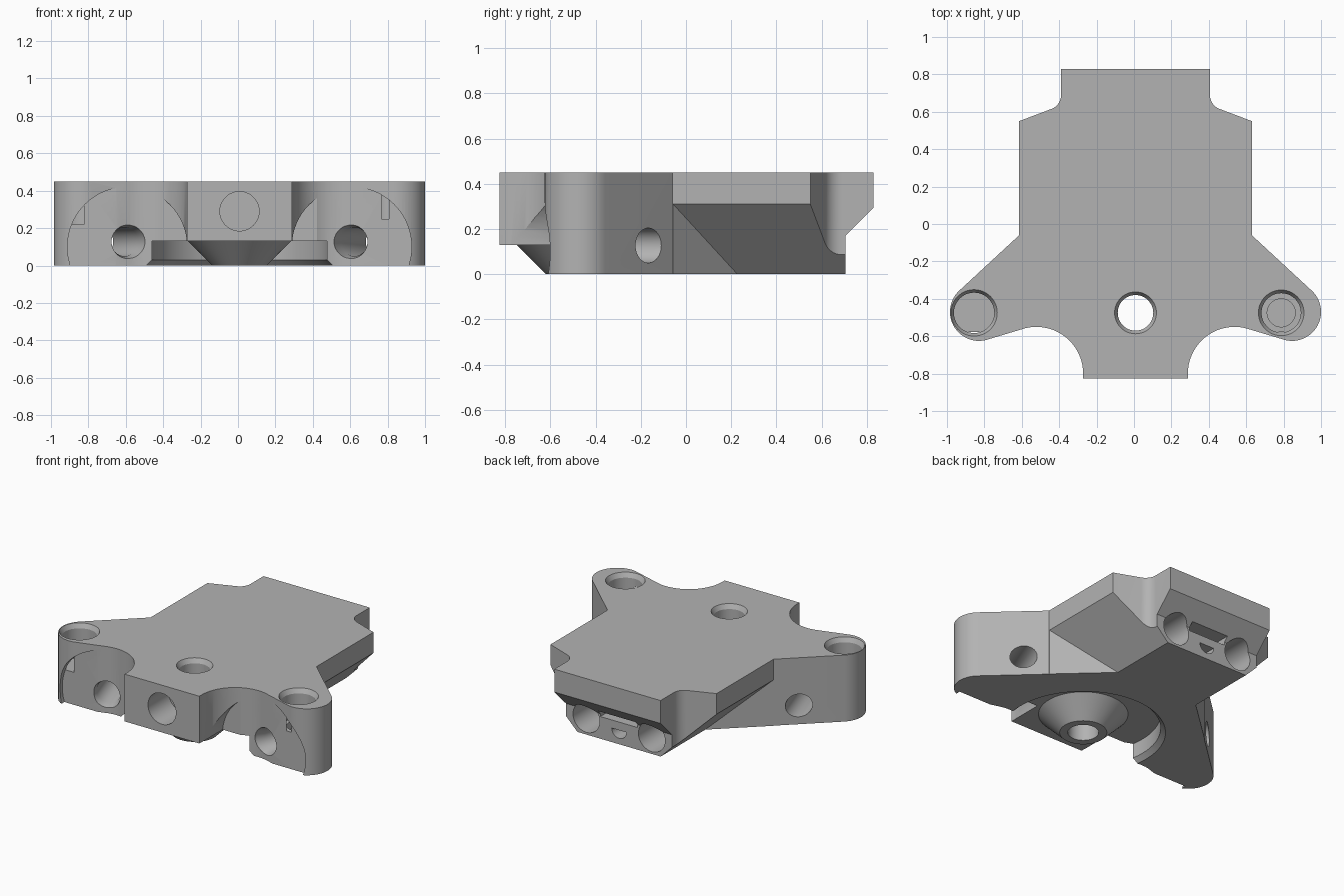
import bpy, bmesh, math
from mathutils import Vector

HEIGHT = 0.45
CX = 0.008  # shared centre line of the plate

if "Cube" in bpy.data.objects:
    bpy.data.objects.remove(bpy.data.objects["Cube"], do_unlink=True)

grey = bpy.data.materials.new("plain grey")
grey.use_nodes = True
colour = (0.45, 0.45, 0.45, 1)
grey.diffuse_color = colour
grey.node_tree.nodes["Principled BSDF"].inputs["Base Color"].default_value = colour


def add_object(name, bm):
    bmesh.ops.recalc_face_normals(bm, faces=bm.faces[:])
    mesh = bpy.data.meshes.new(name)
    bm.to_mesh(mesh)
    bm.free()
    mesh.materials.append(grey)
    obj = bpy.data.objects.new(name, mesh)
    bpy.context.collection.objects.link(obj)
    return obj


def prism(name, points, shift):
    """Extrude a closed outline of 3D points along a vector."""
    bm = bmesh.new()
    face = bm.faces.new([bm.verts.new(p) for p in points])
    ext = bmesh.ops.extrude_face_region(bm, geom=[face])
    moved = [g for g in ext["geom"] if isinstance(g, bmesh.types.BMVert)]
    bmesh.ops.translate(bm, verts=moved, vec=shift)
    return add_object(name, bm)


def lathe(name, profile, at, toward, sides=48):
    """Revolve a closed (radius, depth) profile about an axis."""
    bm = bmesh.new()
    verts = [bm.verts.new((r, 0, d)) for r, d in profile]
    edges = [bm.edges.new((verts[i - 1], verts[i])) for i in range(len(verts))
             if profile[i - 1][0] > 0 or profile[i][0] > 0]
    bmesh.ops.spin(bm, geom=verts + edges, cent=(0, 0, 0), axis=(0, 0, 1),
                   angle=math.tau, steps=sides, use_duplicate=False)
    bmesh.ops.remove_doubles(bm, verts=bm.verts[:], dist=1e-5)
    turn = Vector(toward).to_track_quat('Z', 'Y').to_matrix()
    bmesh.ops.transform(bm, matrix=turn.to_4x4(), verts=bm.verts[:])
    bmesh.ops.translate(bm, vec=at, verts=bm.verts[:])
    return add_object(name, bm)


def drill(radius, depth, rim=0, rim_depth=0.03):
    """Hole profile, starting just outside the surface, with a chamfered rim."""
    flare = radius + rim
    return [(0, -0.04), (flare, -0.04), (flare, 0),
            (radius, rim_depth), (radius, depth), (0, depth)]


def arc(cx, cy, r, start, end, steps):
    return [(cx + r * math.cos(math.radians(start + (end - start) * i / steps)),
             cy + r * math.sin(math.radians(start + (end - start) * i / steps)))
            for i in range(steps + 1)]


# Plate outline: right half from back to front, then mirrored
half = [(0.398, 0.83)]
half += arc(0.478, 0.69, 0.08, 180, 250, 8)
half += [(0.622, 0.55), (0.622, -0.06)]
half += arc(0.837, -0.47, 0.155, 47.5, -103, 24)
half += arc(0.53, -0.80, 0.25, 77, 180, 18)
half += [(0.28, -0.825)]
outline = half + [(-x, y) for x, y in reversed(half)]
body = prism("bracket_body", [(x + CX, y, 0) for x, y in outline], (0, 0, HEIGHT))
cutters = []

# Sloped undercut below each side, ending on the arm's diagonal wall
for s in (1, -1):
    bm = bmesh.new()
    for z in (-0.05, 0.312):
        inner = 0.312 + z
        for x in (inner, 0.64):
            wall = -0.057 - (x - 0.622) / 1.09
            for y in (wall, 1.0):
                bm.verts.new((s * x + CX, y, z))
    bmesh.ops.convex_hull(bm, input=bm.verts[:])
    cutters.append(add_object("side_undercut", bm))

# Stepped and sloped underside at the back
back = [(0.705, -0.1), (0.705, 0.17), (0.83, 0.295), (0.93, 0.395), (0.93, -0.1)]
cutters.append(prism("back_undercut", [(-0.6, y, z) for y, z in back], (1.2, 0, 0)))

# Round pocket underneath that leaves a conical boss
pocket = [(0.115, -0.03), (0.275, 0.13), (0.475, 0.13),
          (0.475, 0.03), (0.505, 0), (0.505, -0.03)]
cutters.append(lathe("boss_pocket", pocket, (CX, -0.475, 0), (0, 0, 1), 72))

# Centre through hole and front blind hole
cutters.append(lathe("centre_hole", drill(0.095, 0.6, 0.017),
                     (CX, -0.475, HEIGHT), (0, 0, -1)))
cutters.append(lathe("front_hole", drill(0.105, 0.22), (CX, -0.825, 0.29), (0, 1, 0)))

# Arm sockets, with a smaller step in the left one
cutters.append(lathe("right_socket", drill(0.108, 0.23, 0.016),
                     (-0.855, -0.475, HEIGHT), (0, 0, -1)))
stepped = drill(0.105, 0.2, 0.017)[:-1] + [(0.075, 0.2), (0.075, 0.25), (0, 0.25)]
cutters.append(lathe("left_socket", stepped, (0.787, -0.475, HEIGHT), (0, 0, -1)))

for s in (1, -1):
    # Screw hole through each arm, with a spot face on its front
    cutters.append(lathe("arm_screw_hole", drill(0.077, 0.7, 0.014, 0.05),
                         (s * 0.597 + CX, -0.565, 0.127), (s * 0.33, 0.94, 0)))
    cutters.append(lathe("arm_spot_face", [(0, 0), (0.32, 0), (0.32, 0.2), (0, 0.2)],
                         (s * 0.6 + CX, -0.578, 0.1), (0, -1, 0), 64))
    # Rod socket in the back
    cutters.append(lathe("back_socket", drill(0.1, 0.45),
                         (s * 0.245 + CX, 0.83, 0.115), (0, -1, 0)))

# Slot and half-round port between the back sockets
slot = [(-0.14, 0.15), (0.14, 0.15), (0.14, 0.2), (-0.14, 0.2)]
cutters.append(prism("back_slot", [(x + CX, 0.9, z) for x, z in slot], (0, -0.3, 0)))
port = arc(CX, 0.095, 0.055, 180, 360, 14)
cutters.append(prism("back_port", [(x, 0.8, z) for x, z in port], (0, -0.25, 0)))

# Cut everything out of the body
bpy.ops.object.select_all(action='DESELECT')
bpy.context.view_layer.objects.active = body
body.select_set(True)
for cutter in cutters:
    cutter.hide_render = True
    mod = body.modifiers.new("cut", 'BOOLEAN')
    mod.operation = 'DIFFERENCE'
    mod.solver = 'EXACT'
    mod.object = cutter
    bpy.ops.object.modifier_apply(modifier=mod.name)
    bpy.data.objects.remove(cutter, do_unlink=True)

bpy.ops.object.shade_smooth_by_angle(angle=math.radians(25))
